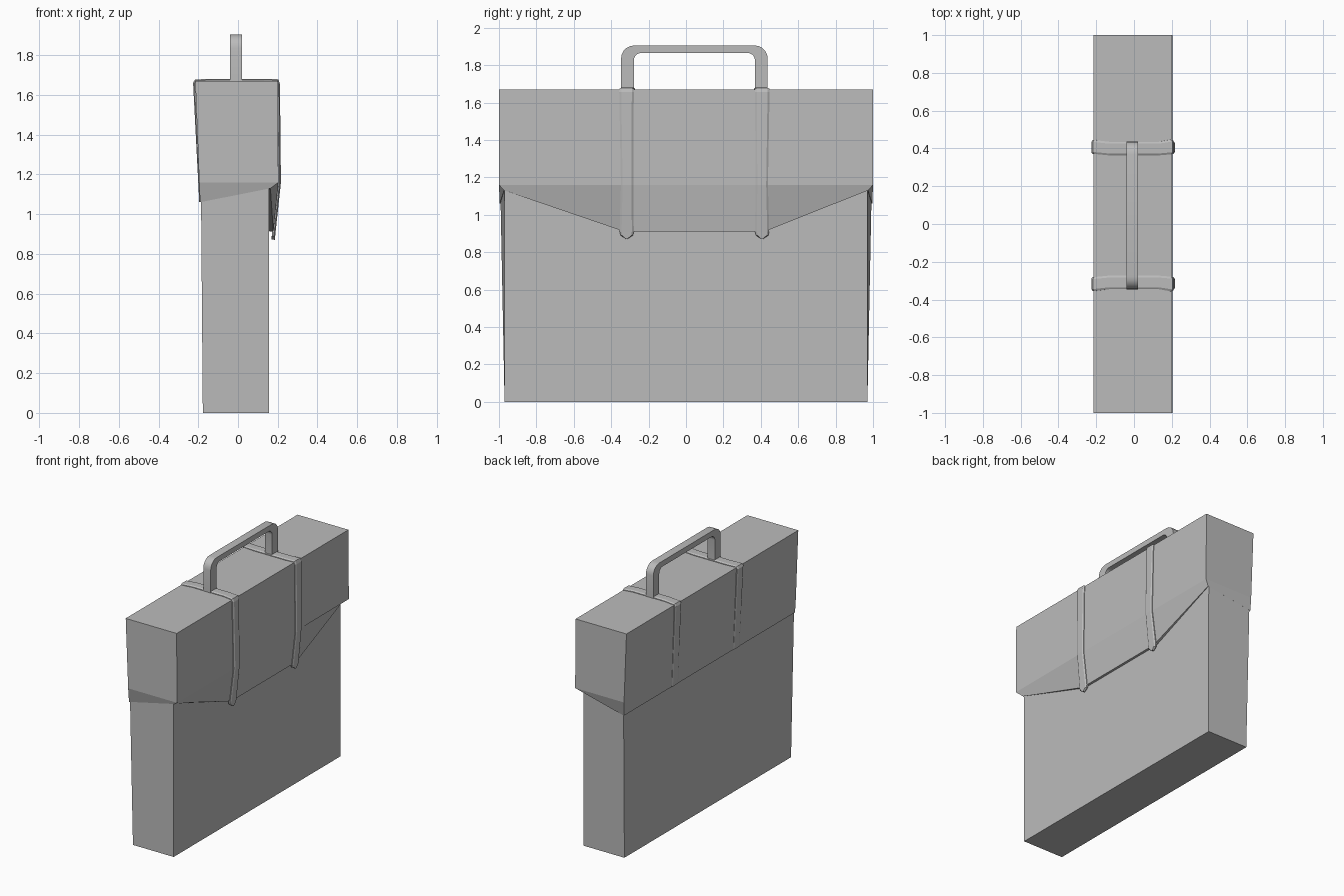
import bpy, bmesh, math

if "Cube" in bpy.data.objects:
    bpy.data.objects.remove(bpy.data.objects["Cube"])

grey = bpy.data.materials.new("plain grey")
grey.diffuse_color = (0.5, 0.5, 0.5, 1)
grey.use_nodes = True
grey.node_tree.nodes["Principled BSDF"].inputs["Base Color"].default_value = grey.diffuse_color
YC = 0.045  # the handle and straps are mirrored about this y


def make(name, rings, cap=True):
    """Loft a list of closed rings into a solid."""
    bm = bmesh.new()
    vs = [[bm.verts.new(p) for p in r] for r in rings]
    n = len(rings[0])
    for a, b in zip(vs, vs[1:]):
        for i in range(n):
            j = (i + 1) % n
            bm.faces.new((a[i], a[j], b[j], b[i]))
    if cap:
        bm.faces.new(vs[0])
        bm.faces.new(vs[-1])
    bmesh.ops.recalc_face_normals(bm, faces=bm.faces)
    me = bpy.data.meshes.new(name)
    bm.to_mesh(me)
    bm.free()
    me.materials.append(grey)
    ob = bpy.data.objects.new(name, me)
    bpy.context.collection.objects.link(ob)
    return ob


def box_ring(xb, xf, yb, yf, zb, zf):
    return [(xb, -yb, zb), (xf, -yf, zf), (xf, yf, zf), (xb, yb, zb)]


# case body, a little wider at the top of its back
make("case_body", [box_ring(-0.177, 0.155, 0.97, 0.97, 0, 0),
                   box_ring(-0.186, 0.155, 0.992, 0.971, 1.10, 1.14)])


# lid: box top, fold line, tapered lower edge and underside lip
def lid_ring(xb, yb, zb, xf, yf, zf, xm, zm):
    return [(xb, -yb, zb), (xf, -yf, zf), (xm, YC - 0.375, zm),
            (xm, YC + 0.375, zm), (xf, yf, zf), (xb, yb, zb)]


make("lid", [lid_ring(-0.215, 1, 1.67, 0.2, 1, 1.67, 0.2, 1.67),
             lid_ring(-0.195, 1, 1.16, 0.203, 1, 1.16, 0.205, 1.16),
             lid_ring(-0.191, 0.996, 1.06, 0.163, 0.973, 1.13, 0.178, 0.91),
             lid_ring(-0.182, 0.985, 1.07, 0.153, 0.968, 1.135, 0.153, 0.915)])

# straps: path of (x, z, outward normal, offset from YC, half width)
path = [(-0.191, 1.06, -1, 0, 0.358, 0.036), (-0.215, 1.66, -1, 0.0, 0.362, 0.037),
        (-0.209, 1.67, -0.7, 0.7, 0.363, 0.037), (-0.13, 1.67, 0, 1, 0.354, 0.036),
        (0.13, 1.67, 0, 1, 0.354, 0.036), (0.195, 1.67, 0.7, 0.8, 0.363, 0.039),
        (0.2, 1.655, 1, 0, 0.363, 0.039), (0.205, 1.16, 1, -0.1, 0.36, 0.033),
        (0.178, 0.91, 1, -0.1, 0.362, 0.038), (0.176, 0.89, 1, -0.1, 0.362, 0.033),
        (0.174, 0.872, 1, -0.1, 0.362, 0.006)]
for name, s in (("left_strap", -1), ("right_strap", 1)):
    rings = []
    for x, z, nx, nz, off, w in path:
        t = 0.004 if z < 1.65 and x < 0 else 0.011
        y = YC + s * off
        rings.append([(x + nx * d, y + k * w, z + nz * d) for k, d in
                      ((-1, -0.006), (-1, t * 0.4), (-0.72, t), (0.72, t), (1, t * 0.4), (1, -0.006))])
    make(name, rings)


# handle: flat arch with rounded corners, half outline mirrored
def arc(cy, cz, r, n=5):
    return [(cy + r * math.cos(i * math.pi / 2 / n), cz + r * math.sin(i * math.pi / 2 / n))
            for i in range(n + 1)]


half_out = [(0.392, 1.665)] + arc(0.322, 1.835, 0.07)
half_in = [(0.324, 1.665)] + arc(0.284, 1.825, 0.04)


def arch(half):
    return [(YC + y, z) for y, z in half] + [(YC - y, z) for y, z in reversed(half)]


rings = []
for (yo, zo), (yi, zi) in zip(arch(half_out), arch(half_in)):
    rings.append([(-0.04, yo, zo), (0.02, yo, zo), (0.02, yi, zi), (-0.04, yi, zi)])
handle = make("handle", rings)
handle.select_set(True)
bpy.context.view_layer.objects.active = handle
bpy.ops.object.shade_smooth_by_angle(angle=math.radians(35))
